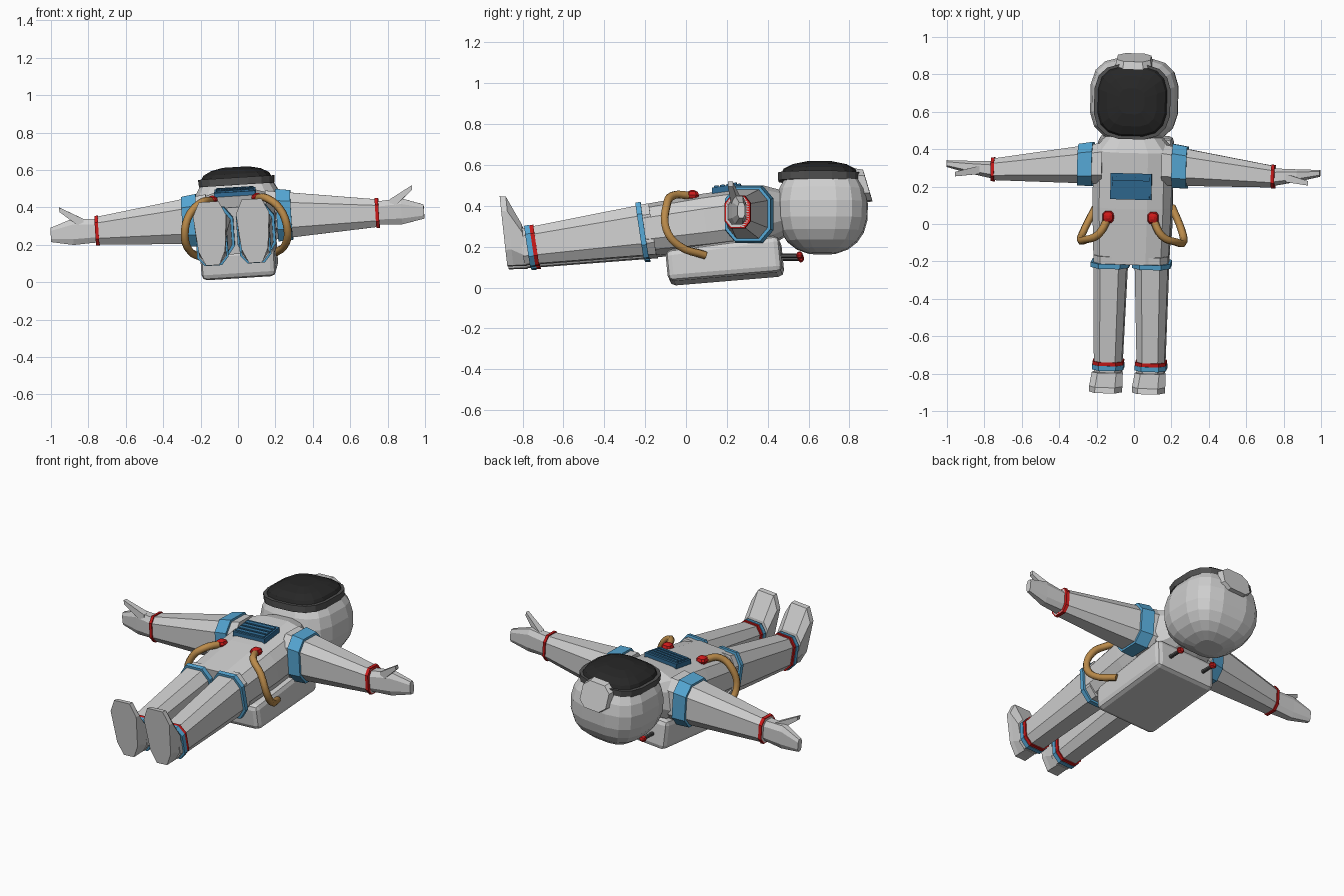
import bpy, bmesh
from math import sin, cos, pi, radians, copysign
from mathutils import Matrix

if "Cube" in bpy.data.objects:
    bpy.data.objects.remove(bpy.data.objects["Cube"])


def material(name, red, green, blue):
    mat = bpy.data.materials.new(name)
    mat.use_nodes = True
    colour = (red, green, blue, 1)
    mat.diffuse_color = colour
    mat.node_tree.nodes["Principled BSDF"].inputs["Base Color"].default_value = colour
    return mat


SUIT = material("suit_light_grey", .62, .62, .62)
BLUE = material("band_blue", .09, .38, .65)
PANEL = material("panel_deep_blue", .03, .15, .3)
RED = material("cuff_red", .6, .01, .01)
HOSE = material("hose_tan", .5, .26, .07)
GLASS = material("visor_black", .02, .02, .02)
RIM = material("rim_dark_grey", .08, .08, .08)

# The figure lies slightly rolled and turned
POSE = (Matrix.Translation((-.01, 0, .3))
        @ Matrix.Rotation(radians(-1.5), 4, "Z")
        @ Matrix.Rotation(radians(-3.6), 4, "Y")
        @ Matrix.Translation((0, 0, -.3)))


def place(name, data, mat):
    data.materials.append(mat)
    obj = bpy.data.objects.new(name, data)
    obj.matrix_world = POSE
    bpy.context.collection.objects.link(obj)
    return obj


def soft_power(value, squareness):
    return copysign(abs(value) ** (2 / squareness), value)


def section(corners, squareness):
    """Superellipse corners scaled to touch the unit square."""
    angles = [(i + .5) * 2 * pi / corners for i in range(corners)]
    points = [(soft_power(cos(a), squareness), soft_power(sin(a), squareness)) for a in angles]
    reach = points[0][0]
    return [(u / reach, v / reach) for u, v in points]


def loft(name, mat, axis, rings, corners=8, squareness=3, shear=0, taper=0, side=1):
    """Skin rings of (along, centre u, centre v, half u, half v); side -1 mirrors in x."""
    bm = bmesh.new()
    loops = []
    for along, u, v, half_u, half_v in rings:
        loop = []
        for unit_u, unit_v in section(corners, squareness):
            a = along + shear * unit_v * half_v
            b = u + unit_u * half_u * (1 + taper * unit_v)
            c = v + unit_v * half_v
            x, y, z = {"X": (a, b, c), "Y": (b, a, c), "Z": (b, c, a)}[axis]
            loop.append(bm.verts.new((x * side, y, z)))
        loops.append(loop)
    for low, high in zip(loops, loops[1:]):
        for i in range(corners):
            bm.faces.new((low[i - 1], low[i], high[i], high[i - 1]))
    bm.faces.new(loops[0])
    bm.faces.new(loops[-1])
    bmesh.ops.recalc_face_normals(bm, faces=bm.faces)
    mesh = bpy.data.meshes.new(name)
    bm.to_mesh(mesh)
    bm.free()
    return place(name, mesh, mat)


def dome(name, mat, centre, radii, low=-75, high=75, steps=4, squareness=2, **options):
    """Rounded body cut between two latitudes, stacked along z."""
    rings = []
    for i in range(steps + 1):
        lat = radians(low + (high - low) * i / steps)
        width = soft_power(cos(lat), squareness)
        rings.append((centre[2] + radii[2] * soft_power(sin(lat), squareness),
                      centre[0], centre[1], radii[0] * width, radii[1] * width))
    loft(name, mat, "Z", rings, **options)


def between(span, fraction, grow=0):
    """Ring part of the way along a span, enlarged by grow."""
    ring = [a + (b - a) * fraction for a, b in zip(*span)]
    return ring[:3] + [half + grow for half in ring[3:]]


def piece(span, start, end, grow=0):
    return [between(span, start, grow), between(span, end, grow)]


def hose(name, points, side):
    curve = bpy.data.curves.new(name, "CURVE")
    curve.dimensions = "3D"
    curve.bevel_depth = .021
    curve.bevel_resolution = 1
    curve.resolution_u = 4
    curve.use_fill_caps = True
    spline = curve.splines.new("BEZIER")
    spline.bezier_points.add(len(points) - 1)
    for knot, (x, y, z) in zip(spline.bezier_points, points):
        knot.co = (x * side, y, z)
        knot.handle_left_type = knot.handle_right_type = "AUTO"
    place(name, curve, HOSE)


# Torso with neck, and backpack with rounded edges
hips = (-.2, 0, .275, .2, .125)
chest = (.4, 0, .355, .21, .14)
neck = (.5, 0, .37, .12, .1)
loft("torso", SUIT, "Y", [hips, between((hips, chest), .5, grow=.006), chest, neck],
     corners=12, shear=-.15)
pack = loft("backpack", SUIT, "Y", [(-.09, 0, .095, .2, .077), (.47, 0, .155, .2, .09)],
            corners=4, shear=-.1)
bevel = pack.modifiers.new("rounded_edges", "BEVEL")
bevel.width = .03
bevel.segments = 2

# Chest panel with raised ribs
loft("chest_panel", PANEL, "Y", [(.13, 0, .463, .11, .02), (.27, 0, .483, .11, .02)], corners=4)
ribs = ((.14, 0, .482, .1, .01), (.26, 0, .5, .1, .01))
for k in range(4):
    loft("chest_panel_rib", PANEL, "Y", piece(ribs, k / 4, k / 4 + .17), corners=4)

# Helmet, visor with rim, and crown pad
dome("helmet", SUIT, (0, .667, .385), (.235, .223, .225), high=38, steps=7,
     squareness=2.3, corners=16)
rim = ((.52, 0, .653, .2, .2), (.56, 0, .653, .204, .2))
loft("visor_rim", RIM, "Z", rim, corners=16)
dome("visor", GLASS, (0, .655, .55), (.19, .19, .07), low=0, high=70, steps=3,
     corners=16, squareness=2.1)
pad = ((.82, 0, .5, .105, .085), (.89, 0, .5, .09, .075))
loft("crown_pad", SUIT, "Y", pad, shear=-.3)

# Limb spans, from the body outward
arm = ((.16, .32, .347, .11, .133), (.76, .272, .322, .057, .073))
leg = ((-.16, .11, .278, .09, .125), (-.8, .115, .19, .073, .087))
wrist = (.75, .27, .322, .047, .062)
palm = (.88, .282, .324, .033, .07)
fingertips = (1, .297, .315, .018, .038)
thumb = ((.82, .268, .36, .022, .03), (.945, .242, .447, .012, .012))
heel = (-.79, .115, .2, .075, .1)
sole = ((-.86, .115, .267, .08, .168), (-.89, .115, .267, .08, .17))
hose_path = [(.12, .03, .442), (.17, -.06, .44), (.24, -.09, .38),
             (.275, -.09, .27), (.26, -.03, .19), (.2, .1, .145)]

for side, word in ((1, "left_"), (-1, "right_")):
    # Arm, shoulder band and cuff
    loft(word + "arm", SUIT, "X", arm, side=side)
    loft(word + "shoulder_band", BLUE, "X", piece(arm, .09, .22, grow=.013), side=side)
    loft(word + "cuff", RED, "X", piece(arm, .97, 1, grow=.006), side=side)

    # Mitten hand with thumb
    loft(word + "hand", SUIT, "X", [wrist, palm, fingertips], side=side)
    loft(word + "thumb", SUIT, "X", thumb, corners=4, side=side)

    # Leg, belt loop and ankle bands
    loft(word + "leg", SUIT, "Y", leg, shear=-.15, side=side)
    loft(word + "belt_loop", BLUE, "Y", piece(leg, .06, .1, grow=.014), shear=-.15, side=side)
    loft(word + "ankle_trim", RED, "Y", piece(leg, .89, .92, grow=.007), shear=-.15, side=side)
    loft(word + "ankle_band", BLUE, "Y", piece(leg, .92, .96, grow=.01), shear=-.15, side=side)

    # Boot with upturned toe
    loft(word + "boot", SUIT, "Y", [heel, *sole], shear=-.11, taper=.2, side=side)

    # Hose with its connector
    hose(word + "hose", hose_path, side)
    dome(word + "hose_connector", RED, (.12, .035, .445), (.03, .032, .026), side=side)

    # Backpack valve rod and knob
    rod = ((.45, .115, .148, .01, .01), (.555, .115, .148, .01, .01))
    loft(word + "valve_rod", RIM, "Y", rod, side=side)
    dome(word + "valve_knob", RED, (.115, .56, .15), (.02, .016, .02), side=side)
